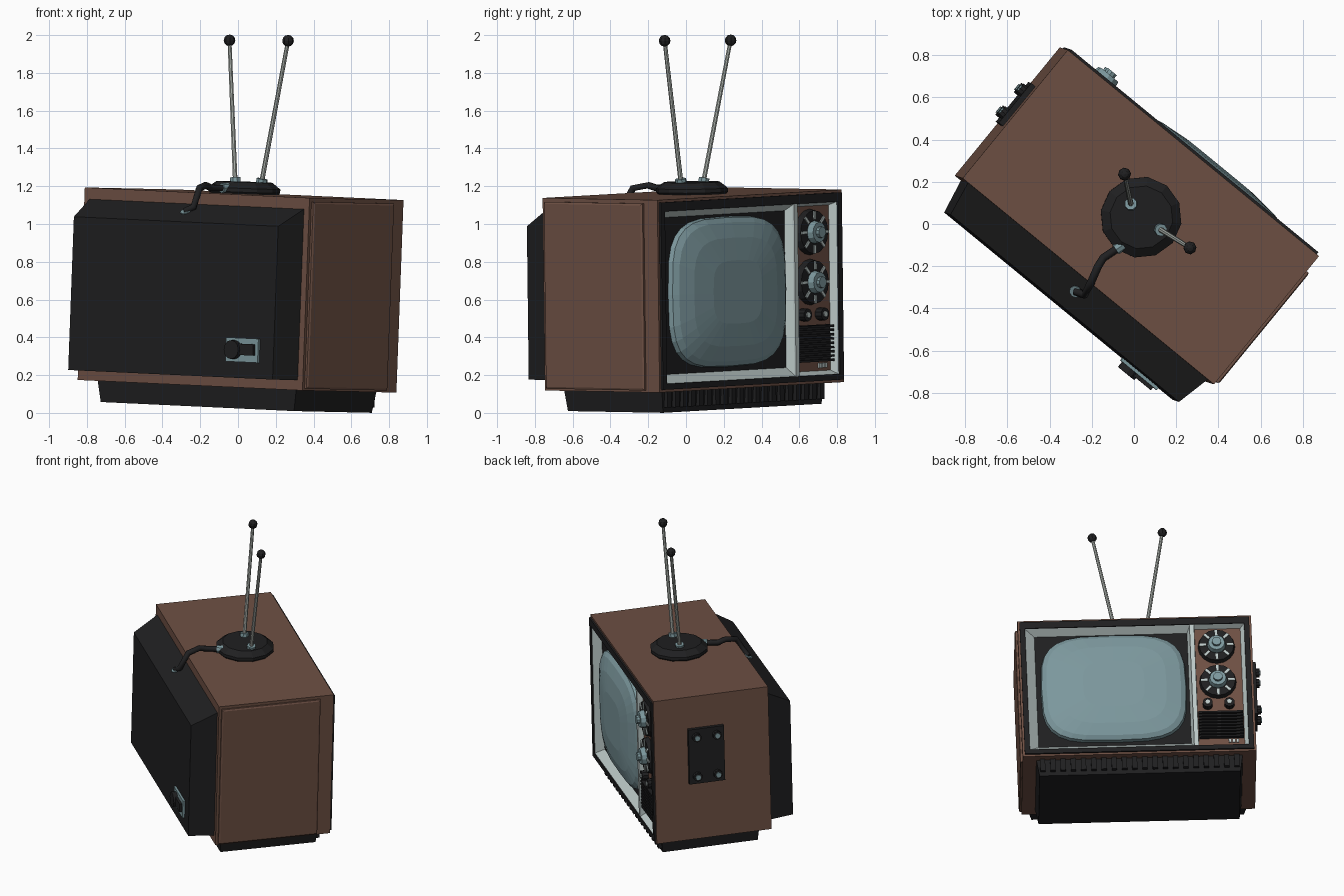
import bpy, bmesh, math
from mathutils import Vector, Matrix

if "Cube" in bpy.data.objects:
    bpy.data.objects.remove(bpy.data.objects["Cube"])

# Local frame: screen faces local -y; the whole set is turned and slightly tipped
N = Vector((0.037, -0.012, 1)).normalized()
X = Vector((-0.773, 0.634, 0.036))
X = (X - N * X.dot(N)).normalized()
Y = N.cross(X)
M = Matrix.Translation((-0.009, 0.046, 0.036)) @ Matrix((X, Y, N)).transposed().to_4x4()
INV = M.inverted()


def mat(name, c):
    m = bpy.data.materials.new(name)
    m.diffuse_color = (*c, 1)
    m.use_nodes = True
    m.node_tree.nodes["Principled BSDF"].inputs["Base Color"].default_value = m.diffuse_color
    return m


BROWN = mat("brown wood", (0.155, 0.080, 0.057))
BLACK = mat("black plastic", (0.014, 0.014, 0.015))
SILVER = mat("pale silver", (0.50, 0.58, 0.57))
GLASS = mat("blue grey", (0.20, 0.31, 0.335))
ROD = mat("rod metal", (0.40, 0.43, 0.40))


def finish(name, bm, m):
    bmesh.ops.recalc_face_normals(bm, faces=bm.faces)
    me = bpy.data.meshes.new(name)
    bm.to_mesh(me)
    bm.free()
    me.materials.append(m)
    o = bpy.data.objects.new(name, me)
    bpy.context.collection.objects.link(o)
    o.matrix_world = M
    return o


def loft(name, loops, m, start=True, end=True, ring=False):
    """Skin a list of equal-length point loops."""
    bm = bmesh.new()
    vs = [[bm.verts.new(p) for p in l] for l in loops]
    n = len(vs[0])
    pairs = list(zip(vs, vs[1:])) + ([(vs[-1], vs[0])] if ring else [])
    for a, b in pairs:
        for i in range(n):
            j = (i + 1) % n
            bm.faces.new((a[i], a[j], b[j], b[i]))
    if start and not ring:
        bm.faces.new(vs[0])
    if end and not ring:
        bm.faces.new(vs[-1])
    return finish(name, bm, m)


def rect_y(x0, x1, z0, z1, y):
    return [(x0, y, z0), (x1, y, z0), (x1, y, z1), (x0, y, z1)]


def rect_x(y0, y1, z0, z1, x):
    return [(x, y0, z0), (x, y1, z0), (x, y1, z1), (x, y0, z1)]


def rect_z(a, b, z):
    return [(-a, -b, z), (a, -b, z), (a, b, z), (-a, b, z)]


def box(name, x0, x1, y0, y1, z0, z1, m):
    return loft(name, [rect_y(x0, x1, z0, z1, y0), rect_y(x0, x1, z0, z1, y1)], m)


def cyl(name, p, q, r, m, n=10, r2=None):
    p, q = Vector(p), Vector(q)
    d = q - p
    bm = bmesh.new()
    bmesh.ops.create_cone(bm, cap_ends=True, segments=n, radius1=r, radius2=r if r2 is None else r2,
                          depth=d.length,
                          matrix=Matrix.Translation((p + q) / 2) @ d.to_track_quat('Z', 'Y').to_matrix().to_4x4())
    return finish(name, bm, m)


# Cabinet shell with a recessed front
W, D, Z0, Z1 = 0.77, 0.3925, 0.105, 1.125
i = 0.014
loft("cabinet", [rect_y(-W, W, Z0, Z1, D), rect_y(-W, W, Z0, Z1, -D),
                 rect_y(-W + i, W - i, Z0 + i, Z1 - i, -D),
                 rect_y(-W + i, W - i, Z0 + i, Z1 - i, -0.33)], BROWN)
# Raised panel on one side
loft("side_panel", [rect_x(-0.30, 0.375, 0.115, 1.105, -W + 0.005),
                    rect_x(-0.30, 0.375, 0.115, 1.105, -W - 0.012),
                    rect_x(-0.29, 0.365, 0.125, 1.095, -W - 0.017)], BROWN)

# Base plinth with ribbed front
loft("base", [rect_z(0.662, 0.325, -0.007), rect_z(0.68, 0.335, Z0)], BLACK)
for k in range(20):
    x = -0.64 + k * 1.28 / 19
    box("base_rib", x - 0.017, x + 0.017, -0.352, -0.32, 0.02, Z0, BLACK)

# Back cover with sloped top and sides
loft("back_cover", [rect_y(-0.735, 0.735, 0.158, 1.065, D - 0.002),
                    rect_y(-0.70, 0.70, 0.158, 0.97, 0.56)], BLACK)
box("socket_plate", -0.605, -0.385, 0.555, 0.575, 0.243, 0.37, GLASS)
box("socket_block", -0.585, -0.47, 0.57, 0.592, 0.28, 0.34, BLACK)
cyl("socket_plug", (-0.445, 0.57, 0.307), (-0.445, 0.605, 0.307), 0.05, BLACK, 12)

# Black front bezel
o = (-0.756, 0.756, 0.119, 1.111)
n = (-0.722, 0.722, 0.150, 1.063)
loft("front_bezel", [rect_y(*o, -0.33), rect_y(*o, -0.405), rect_y(*n, -0.405), rect_y(*n, -0.33)],
     BLACK, ring=True)

# Silver sloped surrounds and divider
loft("screen_surround", [rect_y(-0.722, 0.365, 0.150, 1.063, -0.397),
                         rect_y(-0.66, 0.345, 0.197, 1.027, -0.345)], SILVER, False, False)
loft("control_surround", [rect_y(0.390, 0.722, 0.150, 1.063, -0.397),
                          rect_y(0.395, 0.695, 0.172, 1.045, -0.36)], SILVER, False, False)
box("divider", 0.362, 0.392, -0.400, -0.34, 0.150, 1.063, SILVER)
box("screen_mask", -0.665, 0.35, -0.346, -0.335, 0.19, 1.035, BLACK)
box("control_panel", 0.392, 0.70, -0.362, -0.335, 0.165, 1.05, BROWN)


# Bulging picture tube from shrinking rounded outlines
def outline(s, y, e=2 / 3.6, k=28):
    pts = []
    for j in range(k):
        t = 2 * math.pi * j / k
        c, d = math.cos(t), math.sin(t)
        pts.append((-0.152 + s * 0.482 * math.copysign(abs(c) ** e, c), y,
                    0.617 + s * 0.40 * math.copysign(abs(d) ** e, d)))
    return pts


loft("screen", [outline(s, y) for s, y in
                ((1, -0.340), (0.985, -0.372), (0.92, -0.392), (0.72, -0.416), (0.42, -0.43))], GLASS)

# Two channel dials with silver tick marks
for z in (0.908, 0.643):
    u = 0.535
    cyl("dial", (u, -0.355, z), (u, -0.395, z), 0.124, BLACK, 16, 0.115)
    for k in range(8):
        b = box("dial_tick", 0.068, 0.112, -0.402, -0.39, -0.008, 0.008, SILVER)
        b.matrix_world = M @ Matrix.Translation((u, 0, z)) @ Matrix.Rotation(k * math.pi / 4, 4, 'Y')
    cyl("dial_knob", (u, -0.39, z), (u, -0.43, z), 0.062, GLASS, 12, 0.054)
    cyl("dial_cap", (u, -0.43, z), (u, -0.45, z), 0.03, GLASS, 10)

# Small knobs, speaker slats, small plate
for u in (0.462, 0.605):
    cyl("small_knob", (u, -0.355, 0.472), (u, -0.405, 0.472), 0.034, BLACK, 10)
    cyl("small_knob_cap", (u, -0.40, 0.472), (u, -0.412, 0.472), 0.016, SILVER, 8)
box("speaker_back", 0.402, 0.69, -0.368, -0.355, 0.222, 0.415, BLACK)
for k in range(9):
    z = 0.226 + k * 0.0226
    box("speaker_slat", 0.398, 0.693, -0.392, -0.36, z - 0.006, z + 0.006, BLACK)
for u in (0.60, 0.625, 0.65):
    box("small_plate", u - 0.009, u + 0.009, -0.372, -0.36, 0.186, 0.212, SILVER)

# Bolted plate on the other side
box("side_plate", W - 0.005, W + 0.026, -0.165, 0.078, 0.51, 0.90, BLACK)
for y in (-0.112, 0.026):
    for z in (0.565, 0.845):
        cyl("plate_bolt", (W + 0.02, y, z), (W + 0.05, y, z), 0.03, BLACK, 10)
        cyl("plate_bolt_tip", (W + 0.045, y, z), (W + 0.057, y, z), 0.018, GLASS, 8)

# Antenna foot
loft("antenna_foot", [[(r * math.cos(t * math.pi / 6), r * math.sin(t * math.pi / 6), z) for t in range(12)]
                      for r, z in ((0.18, 1.12), (0.193, 1.135), (0.193, 1.155), (0.15, 1.188))], BLACK)
# Rods given in world points
for p, q in (((-0.014, 0.09, 1.21), (-0.045, 0.236, 1.972)), ((0.122, -0.025, 1.205), (0.265, -0.113, 1.97))):
    p, q = INV @ Vector(p), INV @ Vector(q)
    d = (q - p).normalized()
    cyl("antenna_collar", p - d * 0.02, p + d * 0.035, 0.03, GLASS, 8)
    cyl("antenna_rod", p, q, 0.013, ROD, 8, 0.011)
    bm = bmesh.new()
    bmesh.ops.create_uvsphere(bm, u_segments=8, v_segments=6, radius=0.031, matrix=Matrix.Translation(q))
    finish("antenna_tip", bm, BLACK)

# Cable from foot to back cover
path = [INV @ Vector(p) for p in ((-0.07, -0.11, 1.19), (-0.145, -0.16, 1.192), (-0.17, -0.20, 1.205),
                                  (-0.205, -0.28, 1.19), (-0.235, -0.335, 1.09), (-0.28, -0.318, 1.068))]
cu = bpy.data.curves.new("cable", 'CURVE')
cu.dimensions = '3D'
cu.bevel_depth = 0.019
cu.bevel_resolution = 1
cu.use_fill_caps = True
sp = cu.splines.new('POLY')
sp.points.add(len(path) - 1)
for pt, p in zip(sp.points, path):
    pt.co = (*p, 1)
cu.materials.append(BLACK)
cable = bpy.data.objects.new("cable", cu)
bpy.context.collection.objects.link(cable)
cable.matrix_world = M
d = (path[1] - path[0]).normalized()
cyl("cable_collar", path[0] - d * 0.03, path[0] + d * 0.02, 0.027, GLASS, 8)
d = Vector((0, 0.5, 0.87))
e = INV @ Vector((-0.275, -0.317, 1.06))
cyl("cable_socket", e - d * 0.04, e + d * 0.012, 0.03, GLASS, 8)
